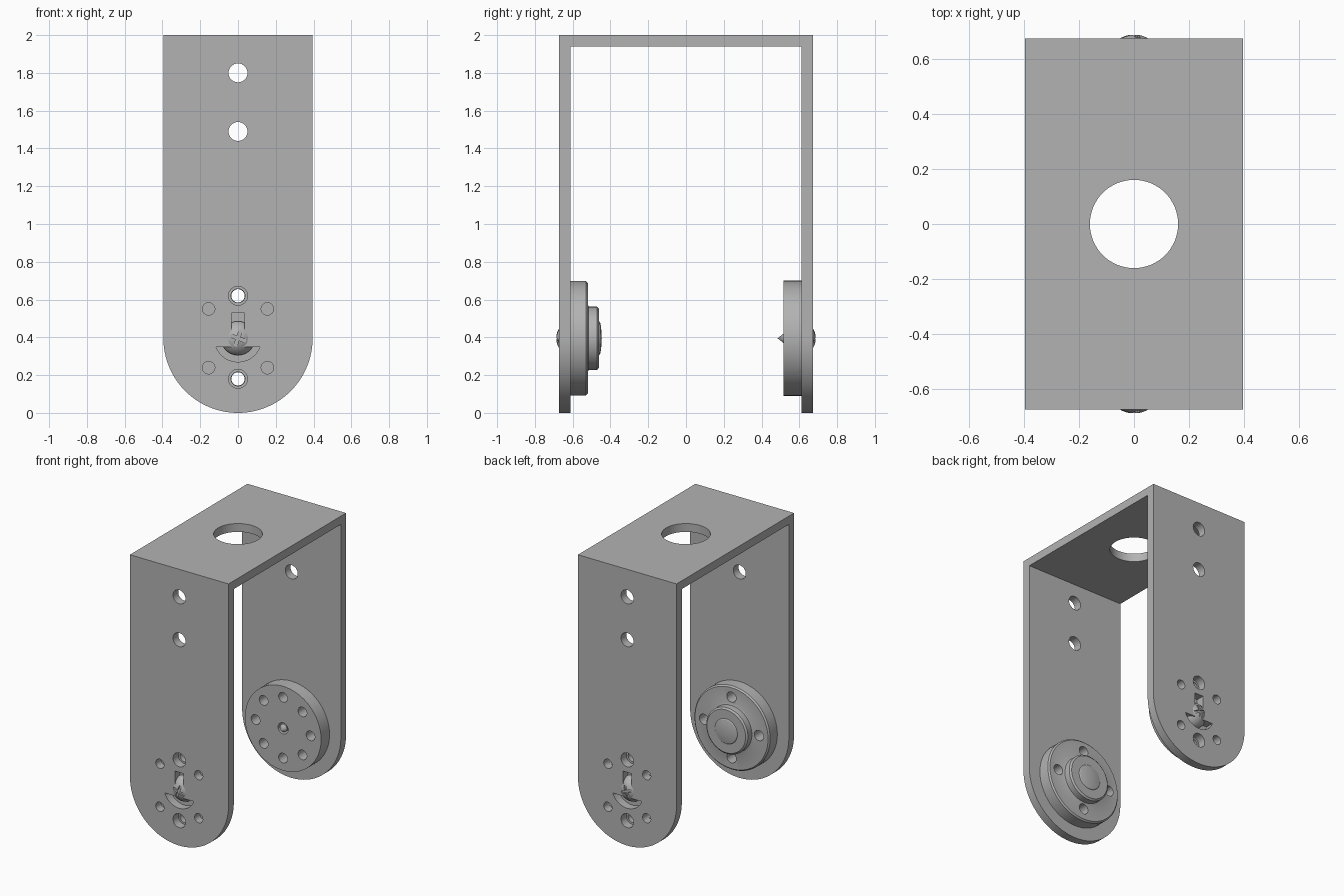
import bpy, bmesh, math
from mathutils import Matrix, Vector

if "Cube" in bpy.data.objects:
    bpy.data.objects.remove(bpy.data.objects["Cube"], do_unlink=True)

AXIS = 0.395          # height of the pivot axis, also half the bracket width
DEPTH = 0.672         # half the bracket depth
WALL = 0.06
INNER = DEPTH - WALL
BOLT = 0.22           # bolt circle radius

metal = bpy.data.materials.new("grey metal")
metal.use_nodes = True
grey = (0.45, 0.45, 0.45, 1)
metal.diffuse_color = grey
metal.node_tree.nodes["Principled BSDF"].inputs["Base Color"].default_value = grey


def finish(bm, name):
    bmesh.ops.recalc_face_normals(bm, faces=bm.faces)
    mesh = bpy.data.meshes.new(name)
    bm.to_mesh(mesh)
    bm.free()
    mesh.materials.append(metal)
    obj = bpy.data.objects.new(name, mesh)
    bpy.context.collection.objects.link(obj)
    return obj


def prism(name, points, direction):
    """Extrude a flat outline along a vector."""
    bm = bmesh.new()
    face = bm.faces.new([bm.verts.new(p) for p in points])
    new = bmesh.ops.extrude_face_region(bm, geom=[face])["geom"]
    bmesh.ops.translate(bm, vec=direction,
                        verts=[v for v in new if isinstance(v, bmesh.types.BMVert)])
    return finish(bm, name)


def lathe(name, profile, steps=64):
    """Turn (radius, y) points around the pivot axis; ends lie on the axis."""
    bm = bmesh.new()
    verts = [bm.verts.new((r, y, AXIS)) for r, y in profile]
    edges = [bm.edges.new(pair) for pair in zip(verts, verts[1:])]
    bmesh.ops.spin(bm, geom=verts + edges, cent=(0, 0, AXIS), axis=(0, 1, 0),
                   angle=math.tau, steps=steps)
    bmesh.ops.remove_doubles(bm, verts=bm.verts, dist=1e-5)
    return finish(bm, name)


def arc(radius, start, end, count, z=AXIS, y=0.0, x=0.0):
    return [(x + radius * math.cos(a), y, z + radius * math.sin(a))
            for a in (start + (end - start) * i / count for i in range(count + 1))]


def boolean(obj, cutter, operation="DIFFERENCE"):
    mod = obj.modifiers.new("cut", "BOOLEAN")
    mod.operation, mod.solver, mod.object = operation, "EXACT", cutter
    bpy.context.view_layer.objects.active = obj
    bpy.ops.object.modifier_apply(modifier=mod.name)
    bpy.data.objects.remove(cutter, do_unlink=True)


def drill(obj, x, z, radius, y0=-1.0, y1=1.0):
    """Cut a round hole along y."""
    ring = arc(radius, 0, math.tau, 32, z, y0, x)[:-1]
    boolean(obj, prism("drill", ring, (0, y1 - y0, 0)))


def box(name, size, centre, turn=0.0):
    bm = bmesh.new()
    bmesh.ops.create_cube(bm, size=1)
    bm.transform(Matrix.Translation(centre) @ Matrix.Rotation(turn, 4, "Y")
                 @ Matrix.Diagonal((*size, 1)))
    return finish(bm, name)


def smooth(obj):
    bpy.ops.object.select_all(action="DESELECT")
    obj.select_set(True)
    bpy.context.view_layer.objects.active = obj
    bpy.ops.object.shade_smooth_by_angle(angle=math.radians(30))


# U-shaped bracket with rounded feet
u_shape = [(-DEPTH, 0), (-DEPTH, 2), (DEPTH, 2), (DEPTH, 0), (INNER, 0),
           (INNER, 2 - WALL), (-INNER, 2 - WALL), (-INNER, 0)]
bracket = prism("bracket", [(-0.5, y, z) for y, z in u_shape], (1, 0, 0))
outline = [(AXIS, -1, 3), (-AXIS, -1, 3)] + arc(AXIS, math.pi, math.tau, 64, y=-1)
boolean(bracket, prism("outline", outline, (0, 2, 0)), "INTERSECT")

# Bracket holes: wall holes, bolt holes, top opening
for z in (1.8, 1.49, AXIS + BOLT + 0.005, AXIS - BOLT + 0.005):
    drill(bracket, 0, z, 0.05)
diagonal = BOLT * math.sqrt(0.5)
for sx in (-1, 1):
    for sz in (-1, 1):
        drill(bracket, sx * diagonal, AXIS + sz * diagonal, 0.033)
opening = [(x, z - AXIS, 1.5) for x, _, z in arc(0.16, 0, math.tau, 64)[:-1]]
boolean(bracket, prism("opening", opening, (0, 0, 1)))

# Windows around the screw: lower round segment and upper slot
half = math.asin(0.045 / 0.125)
segment = arc(0.125, math.pi + half, math.tau - half, 32, y=-1)
boolean(bracket, prism("segment", segment, (0, 2, 0)))
boolean(bracket, box("slot", (0.07, 2, 0.09), (0, 0, 0.485)))
smooth(bracket)

# Stepped bearing disc on the front leg
front_disc = lathe("front_disc", [
    (0, -INNER), (0.303, -INNER), (0.303, -0.53), (0.293, -0.52), (0.18, -0.52),
    (0.167, -0.515), (0.167, -0.47), (0.155, -0.46), (0.09, -0.46),
    (0.085, -0.455), (0.06, -0.45), (0.03, -0.447), (0, -0.446)])
for i in range(4):
    a = i * math.pi / 2
    drill(front_disc, BOLT * math.cos(a), AXIS + 0.005 + BOLT * math.sin(a), 0.037)
smooth(front_disc)

# Flat horn disc with eight holes on the back leg
back_disc = lathe("back_disc", [(0, INNER), (0.305, INNER), (0.305, 0.515), (0, 0.515)])
for i in range(8):
    a = i * math.pi / 4
    drill(back_disc, BOLT * math.cos(a), AXIS + 0.005 + BOLT * math.sin(a), 0.035)
drill(back_disc, 0, AXIS, 0.04)
smooth(back_disc)


# Domed cross-head screws, sunk in the legs
def screw(name, side, tail):
    dome = [(0.1 * math.sin(a), side * (0.587 + 0.1 * math.cos(a)))
            for a in (i * math.asin(0.9) / 10 for i in range(11))]
    obj = lathe(name, dome + [(0.09, side * INNER)] + tail, 48)
    for turn in (0.35, 0.35 + math.pi / 2):
        boolean(obj, box("cross", (0.09, 0.06, 0.018),
                         Vector((0, side * 0.69, AXIS)), turn))
    smooth(obj)


screw("front_screw", -1, [(0, -INNER)])
screw("back_screw", 1, [(0.028, INNER), (0.028, 0.52), (0, 0.485)])
